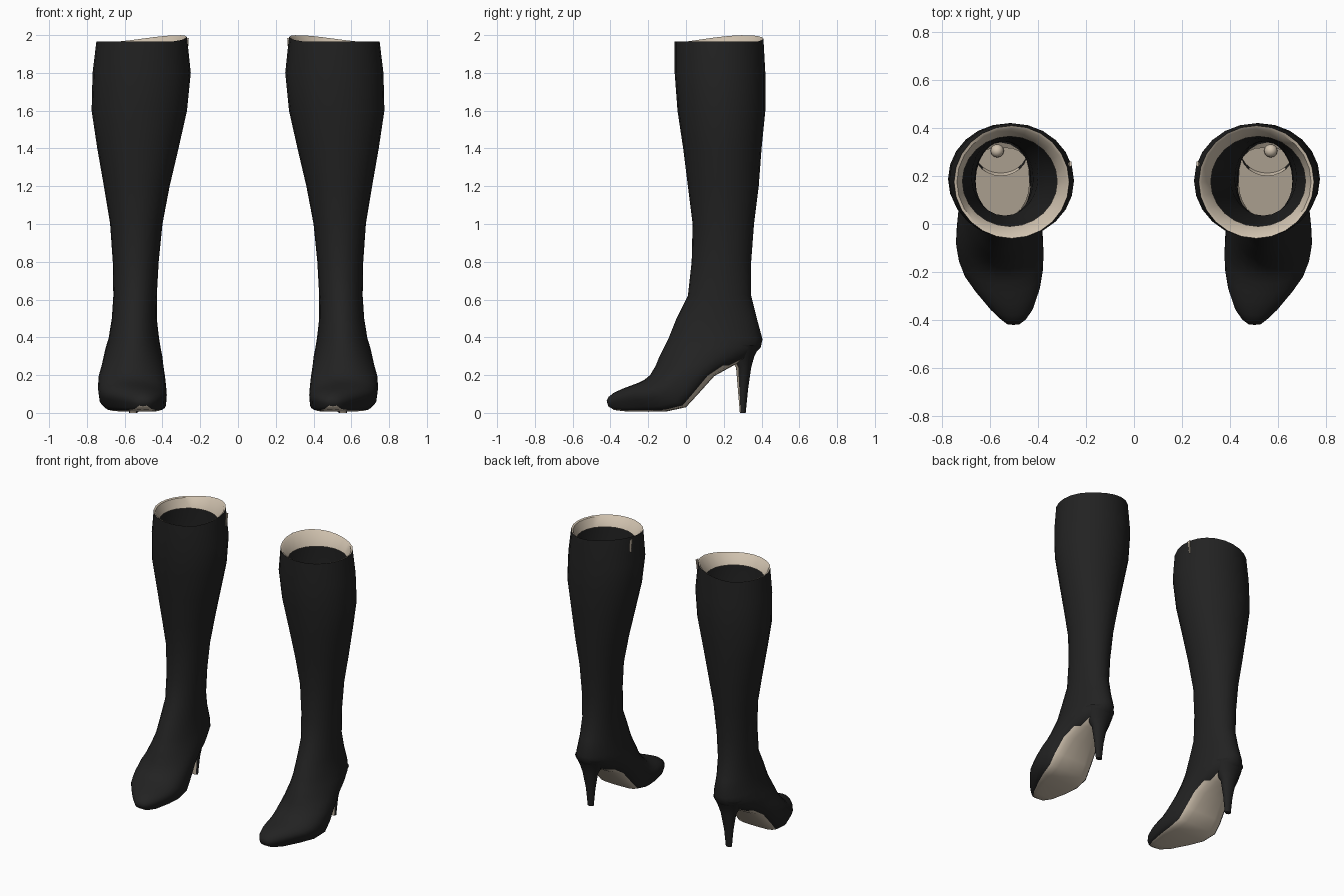
import bpy, bmesh
from math import sin, cos, pi, copysign
from mathutils import Vector

cube = bpy.data.objects.get("Cube")
if cube:
    bpy.data.objects.remove(cube, do_unlink=True)

N = 24


def material(name, rgb):
    m = bpy.data.materials.new(name)
    m.use_nodes = True
    m.diffuse_color = (*rgb, 1)
    b = m.node_tree.nodes["Principled BSDF"]
    b.inputs["Base Color"].default_value = (*rgb, 1)
    b.inputs["Roughness"].default_value = 0.7
    return m


BLACK = material("black leather", (0.016, 0.016, 0.016))
BEIGE = material("beige lining", (0.62, 0.53, 0.42))


def ring(front, back, xl, xr, p=1.0):
    """Tilted oval from a front (y, z) to a back (y, z); p < 1 squares the back."""
    pts = []
    for j in range(N):
        c, s = cos(2 * pi * j / N), sin(2 * pi * j / N)
        e = p if c < 0 else 1.0
        t = -copysign(abs(c) ** e, c)
        u = copysign(abs(s) ** e, s)
        f = (t + 1) / 2
        pts.append(Vector(((xl + xr) / 2 + u * (xr - xl) / 2,
                           front[0] + (back[0] - front[0]) * f,
                           front[1] + (back[1] - front[1]) * f)))
    return pts


def flat(z, yf, yb, xl, xr):
    return ring((yf, z), (yb, z), xl, xr)


def finish(bm, name, side):
    """Mirror for the chosen foot, fix normals, shade smooth with sharp edges."""
    for v in bm.verts:
        v.co.x *= side
    bmesh.ops.recalc_face_normals(bm, faces=bm.faces)
    me = bpy.data.meshes.new(name)
    bm.to_mesh(me)
    bm.free()
    ob = bpy.data.objects.new(("left_" if side > 0 else "right_") + name, me)
    bpy.context.collection.objects.link(ob)
    me.materials.append(BLACK)
    me.materials.append(BEIGE)
    bpy.ops.object.select_all(action='DESELECT')
    ob.select_set(True)
    bpy.context.view_layer.objects.active = ob
    bpy.ops.object.shade_smooth_by_angle(angle=0.75)


def loft(name, side, rings, paint, cap_first=False, cap_last=False):
    bm = bmesh.new()
    rows = [[bm.verts.new(p) for p in r] for r in rings]
    for i, (a, b) in enumerate(zip(rows, rows[1:])):
        for j in range(N):
            k = (j + 1) % N
            f = bm.faces.new((a[j], a[k], b[k], b[j]))
            f.material_index = paint(i, j)
    if cap_first:
        bm.faces.new(rows[0]).material_index = paint(0, 0)
    if cap_last:
        bm.faces.new(rows[-1])
    finish(bm, name, side)


# Shaft levels: z, front y, back y, inner x, outer x
SHAFT = [
    (1.965, -0.06, 0.41, 0.27, 0.75),
    (1.80, -0.06, 0.42, 0.25, 0.77),
    (1.60, -0.045, 0.42, 0.27, 0.775),
    (1.40, -0.015, 0.40, 0.315, 0.745),
    (1.20, 0.01, 0.385, 0.362, 0.71),
    (1.00, 0.035, 0.36, 0.40, 0.677),
    (0.80, 0.03, 0.345, 0.42, 0.663),
    (0.62, 0.01, 0.345, 0.43, 0.66),
    (0.50, -0.05, 0.375, 0.43, 0.668),
]
# Foot sections: top (y, z), sole (y, z), inner x, outer x, squareness
FOOT = [
    ((-0.09, 0.40), (0.405, 0.39), 0.418, 0.685, 1),
    ((-0.115, 0.35), (0.395, 0.345), 0.41, 0.70, 1),
    ((-0.14, 0.30), (0.34, 0.29), 0.40, 0.712, 1),
    ((-0.16, 0.25), (0.25, 0.25), 0.395, 0.722, 0.9),
    ((-0.19, 0.20), (0.15, 0.195), 0.387, 0.737, 0.7),
    ((-0.22, 0.175), (0.06, 0.095), 0.38, 0.742, 0.55),
    ((-0.25, 0.16), (0.0, 0.03), 0.377, 0.735, 0.45),
    ((-0.29, 0.145), (-0.10, 0.008), 0.38, 0.71, 0.4),
    ((-0.33, 0.13), (-0.20, 0.006), 0.392, 0.665, 0.4),
    ((-0.38, 0.108), (-0.32, 0.008), 0.42, 0.60, 0.4),
    ((-0.41, 0.085), (-0.38, 0.015), 0.45, 0.555, 0.5),
    ((-0.42, 0.065), (-0.412, 0.035), 0.475, 0.53, 1),
]
# Heel levels: z, front y, back y, half width
HEEL = [
    (0.36, 0.20, 0.392, 0.11),
    (0.30, 0.225, 0.362, 0.085),
    (0.24, 0.265, 0.345, 0.056),
    (0.12, 0.275, 0.328, 0.033),
    (0.0, 0.285, 0.316, 0.022),
]
HEEL_X = 0.555


def raise_rim(pts):
    """Lift the rim toward the inner back side."""
    mid = sum(pts, Vector()) / N
    for p in pts:
        d = (p - mid) / 0.24
        p.z += 0.035 * min(1, max(0, -0.8 * d.x + 0.6 * d.y)) ** 1.5
    return pts


def sole_paint(i, j):
    start = len(SHAFT) + 2
    reach = 2 if i == start else 3
    return int(i >= start and abs(j + 0.5 - N / 2) < reach)


for side in (1, -1):
    # Leather shaft and foot in one skin, with the sole painted underneath
    rim = raise_rim(flat(*SHAFT[0]))
    skin = [rim] + [flat(*s) for s in SHAFT[1:]] + [ring(*f) for f in FOOT]
    loft("boot_upper", side, skin, sole_paint, cap_last=True)

    # Lining band folded inside the opening
    z, yf, yb, xl, xr = SHAFT[0]
    band = [raise_rim(flat(*SHAFT[0])),
            raise_rim(flat(z - 0.005, yf + 0.012, yb - 0.012, xl + 0.012, xr - 0.012)),
            flat(z - 0.07, yf + 0.05, yb - 0.045, xl + 0.05, xr - 0.035)]
    loft("lining_band", side, band, lambda i, j: 1)

    # Tapered heel with a light front face
    posts = [flat(h[0], h[1], h[2], HEEL_X - h[3], HEEL_X + h[3]) for h in HEEL]
    loft("heel", side, posts,
         lambda i, j: int(min(j + 0.5, N - j - 0.5) < 3), cap_last=True)

    # Insole inside the foot
    insole = [ring((0.02, 0.26), (0.32, 0.37), 0.435, 0.67, 0.7),
              ring((0.02, 0.25), (0.32, 0.36), 0.435, 0.67, 0.7)]
    loft("insole", side, insole, lambda i, j: 1, cap_first=True)

    # Small pad behind the insole
    bm = bmesh.new()
    bmesh.ops.create_uvsphere(bm, u_segments=12, v_segments=8, radius=0.028)
    for v in bm.verts:
        v.co += Vector((0.57, 0.305, 0.375))
    for f in bm.faces:
        f.material_index = 1
    finish(bm, "heel_pad", side)

    # Tapered opening at the top of the side zip
    bm = bmesh.new()
    bmesh.ops.create_cube(bm, size=1)
    for v in bm.verts:
        w = 0.022 if v.co.z > 0 else 0.006
        v.co = Vector((0.268 + v.co.x * 0.009 - v.co.z * 0.006,
                       0.25 + v.co.y * w, 1.94 + v.co.z * 0.09))
    for f in bm.faces:
        f.material_index = 1
    finish(bm, "zip_opening", side)
